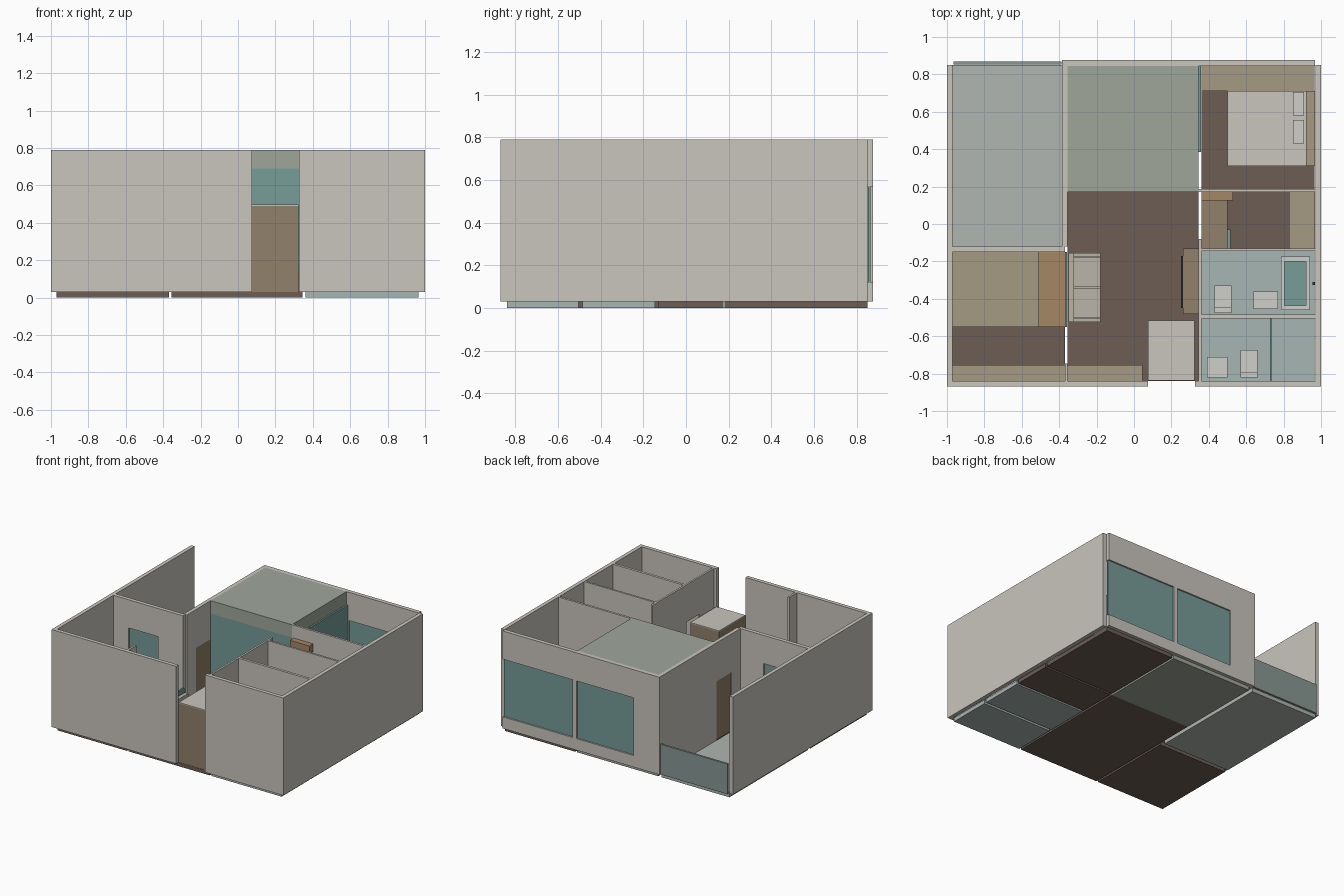
import bpy, bmesh
from mathutils import Matrix

if "Cube" in bpy.data.objects:
    bpy.data.objects.remove(bpy.data.objects["Cube"])

def mat(name, r, g, b):
    m = bpy.data.materials.new(name)
    m.diffuse_color = [(c / 255) ** 2.2 for c in (r, g, b)] + [1]
    m.use_nodes = True
    m.node_tree.nodes["Principled BSDF"].inputs["Base Color"].default_value = m.diffuse_color
    return m

WALL = mat("wall_paint", 200, 196, 188)
DARK = mat("dark_floor", 108, 94, 86)
TILE = mat("bath_tile", 166, 180, 178)
DECK = mat("deck_tile", 174, 180, 175)
CEIL = mat("ceiling_green", 158, 165, 154)
WOOD = mat("wood", 144, 128, 106)
PALE = mat("pale_wood", 164, 152, 130)
OAK = mat("oak", 163, 134, 102)
GLASS = mat("glass", 118, 155, 150)
RAIL = mat("rail_glass", 135, 150, 146)
CLOTH = mat("cloth", 186, 179, 168)
WHITE = mat("ceramic", 205, 207, 200)
BLACK = mat("screen", 55, 60, 60)

def boxes(name, material, *parts):
    """One object from boxes given as (x0, x1, y0, y1, z0, z1)."""
    bm = bmesh.new()
    for x0, x1, y0, y1, z0, z1 in parts:
        m = Matrix.Translation(((x0+x1)/2, (y0+y1)/2, (z0+z1)/2)) @ Matrix.Diagonal((x1-x0, y1-y0, z1-z0, 1))
        bmesh.ops.create_cube(bm, size=1, matrix=m)
    me = bpy.data.meshes.new(name)
    bm.to_mesh(me)
    bm.free()
    me.materials.append(material)
    ob = bpy.data.objects.new(name, me)
    bpy.context.collection.objects.link(ob)
    return ob

Z0, Z1 = 0.03, 0.79

def wall(name, axis, a, b, t0, t1, holes=()):
    """Wall from a to b along an axis, t0..t1 thick, holes are (start, end, sill, head)."""
    spans, pos = [], a
    for h0, h1, s, h in sorted(holes):
        if h0 > pos:
            spans.append((pos, h0, Z0, Z1))
        if s > Z0:
            spans.append((h0, h1, Z0, s))
        if h < Z1:
            spans.append((h0, h1, h, Z1))
        pos = h1
    if b > pos:
        spans.append((pos, b, Z0, Z1))
    boxes(name, WALL, *[(p, q, t0, t1, s, h) if axis == 'x' else (t0, t1, p, q, s, h)
                        for p, q, s, h in spans])

# Floors
boxes("study_floor", DARK, (-.97, -.37, -.84, -.15, 0, Z0))
boxes("living_floor", DARK, (-.355, .345, -.84, .17, 0, Z0))
boxes("closet_floor", DARK, (.36, .965, -.13, .17, 0, Z0))
boxes("bedroom_floor", DARK, (.36, .965, .185, .85, 0, Z0))
boxes("bath_floor", TILE, (.36, .965, -.485, -.145, 0, Z0))
boxes("shower_room_floor", TILE, (.36, .965, -.84, -.505, 0, Z0))
boxes("terrace_floor", DECK, (-.97, -.385, -.12, .85, 0, Z0))
boxes("sunroom_floor", CEIL, (-.355, .345, .17, .85, 0, Z0))

# Outer walls
wall("left_wall", 'y', -.87, .85, -1, -.97)
wall("right_wall", 'y', -.87, .85, .97, 1)
wall("front_wall", 'x', -.97, .97, -.87, -.84, [(.075, .325, Z0, Z1)])
wall("back_wall", 'x', -.385, .968, .845, .877, [(-.16, .33, .12, .57), (.365, .968, .12, .57)])
boxes("back_windows", GLASS, (-.16, .33, .853, .865, .12, .57), (.365, .966, .853, .865, .12, .57))

# Inner walls
wall("terrace_side_wall", 'y', -.12, .845, -.385, -.355, [(-.01, .175, Z0, .49)])
boxes("terrace_door", WOOD, (-.38, -.36, -.01, .175, Z0, .49))
wall("study_wall", 'x', -.97, -.37, -.15, -.12, [(-.84, -.585, .12, .57)])
boxes("study_window", GLASS, (-.84, -.585, -.14, -.13, .12, .57))
wall("study_corner_wall", 'y', -.84, -.745, -.37, -.355)
boxes("study_screen", GLASS, (-.37, -.358, -.55, -.15, Z0, .23))
wall("bath_side_wall", 'y', -.84, -.08, .345, .36, [(-.66, -.5, Z0, .5)])
wall("bath_divider", 'x', .36, .97, -.505, -.485)
wall("closet_divider", 'x', .36, .97, -.145, -.13)
wall("bedroom_divider", 'x', .345, .97, .17, .187)

# Sunroom ceiling and glass partitions
boxes("sunroom_ceiling", CEIL, (-.355, .345, .17, .845, .69, Z1))
boxes("sunroom_glass", GLASS, (-.355, .345, .17, .18, Z0, .69))
boxes("bedroom_glass", GLASS, (.345, .358, .385, .845, Z0, .69))
boxes("terrace_rail", RAIL, (-.965, -.387, .852, .868, Z0, .265))

# Entrance cabinet with light top
boxes("entry_cabinet", WOOD, (.075, .323, -.838, -.515, Z0, .49))
boxes("entry_cabinet_top", WALL, (.075, .323, -.838, -.515, .49, .497))

# Study furniture
boxes("study_platform", PALE, (-.97, -.51, -.55, -.15, Z0, .13))
boxes("study_desk", OAK, (-.51, -.37, -.55, -.15, Z0, .2))
boxes("study_shelf", PALE, (-.97, -.37, -.84, -.755, Z0, .3))

# Living room furniture
boxes("kitchen_counter", PALE, (-.355, .045, -.84, -.755, Z0, .3))
boxes("sofa_frame", CLOTH, (-.35, -.32, -.525, -.155, Z0, .2), (-.32, -.18, -.525, -.505, Z0, .16),
      (-.32, -.18, -.175, -.155, Z0, .16), (-.32, -.18, -.505, -.175, Z0, .08))
boxes("sofa_cushions", CLOTH, (-.32, -.18, -.503, -.342, .08, .12), (-.32, -.18, -.338, -.177, .08, .12))
boxes("media_console", WOOD, (.262, .345, -.48, -.13, Z0, .13))
boxes("screen", BLACK, (.25, .262, -.45, -.17, .15, .32))

# Bedroom furniture
boxes("window_bench", PALE, (.36, .965, .712, .845, Z0, .12))
boxes("bed", WALL, (.5, .92, .31, .712, Z0, .14))
boxes("headboard", PALE, (.92, .968, .31, .712, Z0, .24))
boxes("pillows", WHITE, *[(.85, .91, y, y + .125, .14, .165) for y in (.43, .58)])

# Closet furniture
boxes("closet_counter", WOOD, (.36, .5, -.13, .125, Z0, .25))
boxes("upper_cabinet", OAK, (.36, .53, .125, .17, .63, .69))
boxes("closet_shelf", PALE, (.83, .968, -.13, .17, Z0, .3))
boxes("oven_front", GLASS, (.5, .515, -.13, -.03, .05, .2))

# Bathrooms
boxes("bathtub", WHITE, (.785, .94, -.46, -.435, Z0, .15), (.785, .94, -.2, -.175, Z0, .15),
      (.785, .805, -.435, -.2, Z0, .15), (.92, .94, -.435, -.2, Z0, .15))
boxes("bathtub_basin", GLASS, (.805, .92, -.435, -.2, Z0, .06))
boxes("tub_tap", BLACK, (.955, .968, -.325, -.31, .18, .2))
boxes("toilets", WHITE, *[p for x, y in ((.43, -.475), (.57, -.82)) for p in
      ((x, x + .09, y, y + .145, Z0, .12), (x, x + .09, y, y + .03, .12, .2))])
boxes("basins", WHITE, (.64, .77, -.455, -.36, Z0, .22), (.39, .5, -.82, -.71, Z0, .22))
boxes("shower_screen", GLASS, (.727, .735, -.84, -.505, Z0, .5))
